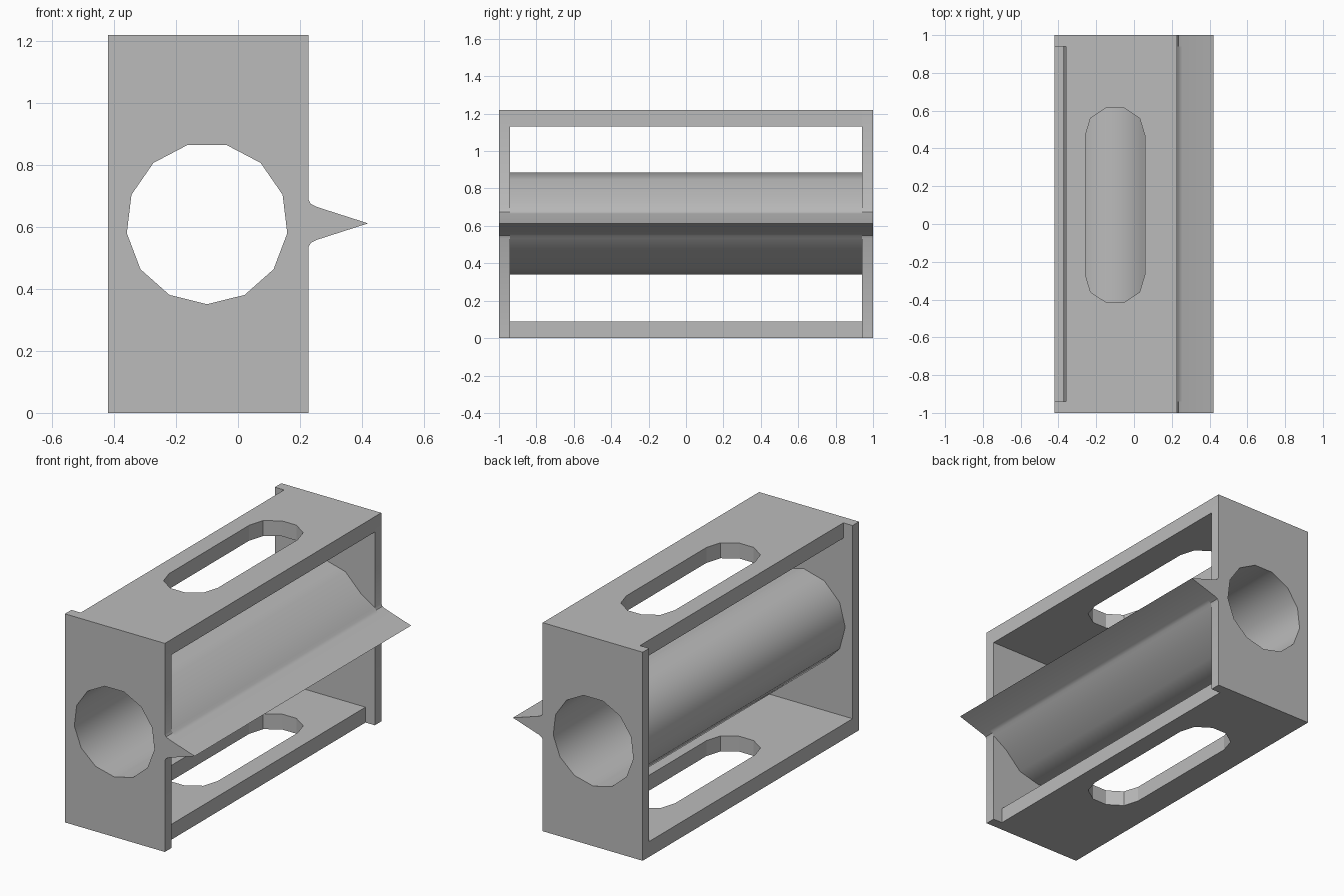
import bpy, bmesh
from math import sin, cos, pi, radians
from mathutils import Vector

if "Cube" in bpy.data.objects:
    bpy.data.objects.remove(bpy.data.objects["Cube"], do_unlink=True)

grey = bpy.data.materials.new("plain grey")
grey.use_nodes = True
GREY = (0.5, 0.5, 0.5, 1)
grey.diffuse_color = GREY
grey.node_tree.nodes["Principled BSDF"].inputs["Base Color"].default_value = GREY

CX, CZ = -0.1, 0.612          # bore axis
LEFT, RIGHT, TOP = -0.42, 0.227, 1.22
END, INNER = 1.0, 0.94        # outer and inner faces of the end plates


def prism(name, outline, holes, axis, start, stop, caps=True, smooth=0):
    """Extrude an outline with holes along y or z."""
    def place(u, v):
        return (u, start, v) if axis == "y" else (u, v, start)
    step = Vector((0, stop - start, 0) if axis == "y" else (0, 0, stop - start))
    bm = bmesh.new()
    edges = []
    for loop in [outline] + holes:
        verts = [bm.verts.new(place(u, v)) for u, v in loop]
        edges += [bm.edges.new((v, verts[i - 1])) for i, v in enumerate(verts)]
    bmesh.ops.triangle_fill(bm, edges=edges, use_beauty=True)
    moved = bmesh.ops.extrude_face_region(bm, geom=bm.faces[:], use_keep_orig=True)
    bmesh.ops.translate(bm, vec=step,
                        verts=[g for g in moved["geom"] if isinstance(g, bmesh.types.BMVert)])
    bmesh.ops.recalc_face_normals(bm, faces=bm.faces[:])
    if not caps:
        ends = [f for f in bm.faces if abs(f.normal.dot(step.normalized())) > 0.9]
        bmesh.ops.delete(bm, geom=ends, context="FACES")
    mesh = bpy.data.meshes.new(name)
    bm.to_mesh(mesh)
    bm.free()
    mesh.materials.append(grey)
    obj = bpy.data.objects.new(name, mesh)
    bpy.context.collection.objects.link(obj)
    if smooth:
        bpy.ops.object.select_all(action="DESELECT")
        obj.select_set(True)
        bpy.context.view_layer.objects.active = obj
        bpy.ops.object.shade_smooth_by_angle(angle=radians(smooth))
    return obj


def ring(sides, radius, first, count):
    """Points around the bore axis, starting at angle first."""
    return [(CX + radius * cos(first + 2 * pi * i / sides),
             CZ + radius * sin(first + 2 * pi * i / sides)) for i in range(count)]


# Fin profile with a small fillet at its root, mirrored about the bore height
half = [(RIGHT, 0.078), (0.235, 0.063), (0.255, 0.053)]
fin = ([(x, CZ - h) for x, h in half] + [(0.42, CZ)]
       + [(x, CZ + h) for x, h in reversed(half)])
bore = ring(13, 0.261, -pi / 2, 13)

# Tube that flows into the fin between the end plates
prism("tube_with_fin", fin + ring(12, 0.2725, pi / 6, 11), [bore], "y",
      -INNER, INNER, caps=False, smooth=40)

# End plates, pierced by the bore and carrying the fin ends
plate = [(LEFT, 0), (RIGHT, 0)] + fin + [(RIGHT, TOP), (LEFT, TOP)]
for name, side in (("front_plate", -1), ("back_plate", 1)):
    prism(name, plate, [bore], "y", side * END, side * INNER, smooth=30)

# Slotted top and bottom plates, each set back on one side
quarter = [(0.157, 0.37), (0.13, 0.46), (0.047, 0.515)]
corner = lambda sx, sy, pts: [(CX + sx * x, 0.1 + sy * y) for x, y in pts]
slot = (corner(1, 1, quarter) + corner(-1, 1, quarter[::-1])
        + corner(-1, -1, quarter) + corner(1, -1, quarter[::-1]))
for name, x0, x1, z0, z1 in (("top_plate", LEFT + 0.06, RIGHT, TOP - 0.09, TOP),
                             ("bottom_plate", LEFT, RIGHT - 0.06, 0, 0.09)):
    prism(name, [(x0, -INNER), (x1, -INNER), (x1, INNER), (x0, INNER)],
          [slot], "z", z0, z1)
